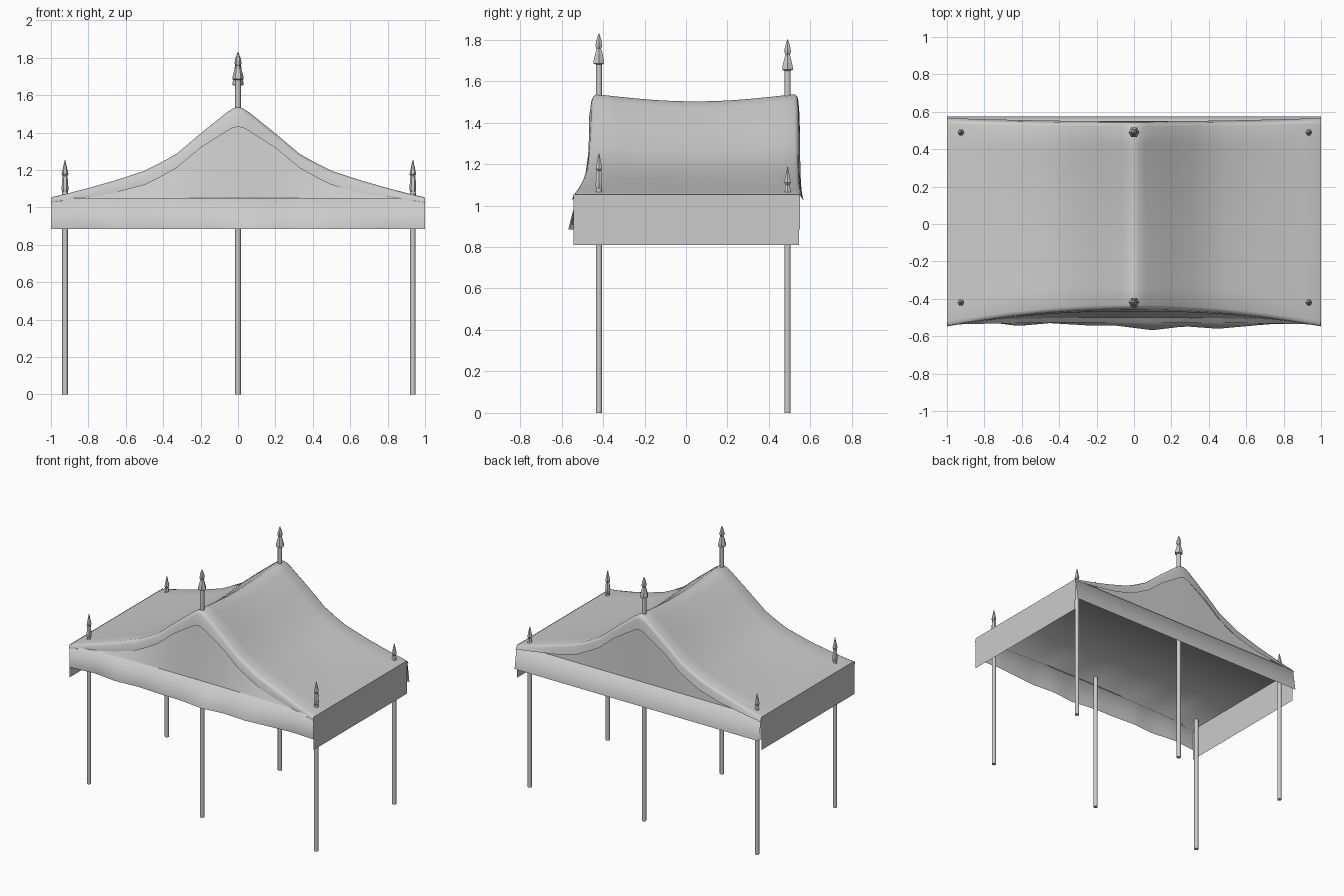
import bpy, bmesh, math

if "Cube" in bpy.data.objects:
    bpy.data.objects.remove(bpy.data.objects["Cube"])

# Half profiles over |x|: roof height, depth of folded gable edge
ROOF = [(0, 1.537), (.025, 1.53), (.06, 1.507), (.2, 1.395), (.33, 1.285), (.42, 1.235), (.5, 1.195),
        (.67, 1.14), (.8, 1.103), (.92, 1.072), (.985, 1.057), (1, 1.05)]
FOLD = [(0, .107), (.025, .103), (.06, .1), (.2, .077), (.33, .075), (.5, .075), (.67, .065), (.8, .048), (1, .025)]
# Bottom of the front valance, seen from above
WAVE = [(-1, -.54), (-.8, -.522), (-.62, -.545), (-.45, -.53), (-.25, -.542), (-.1, -.543), (.1, -.568),
        (.27, -.547), (.45, -.56), (.65, -.542), (.8, -.53), (1, -.54)]
XS = sorted({s * p[0] for p in ROOF for s in (-1, 1)})


def interp(table, x):
    for (x0, y0), (x1, y1) in zip(table, table[1:]):
        if x <= x1:
            return y0 + (y1 - y0) * (x - x0) / (x1 - x0)
    return table[-1][1]


def sheet(name, rows, angle=50):
    """Single-layer cloth from rows of points."""
    n = len(rows[0])
    verts = [p for r in rows for p in r]
    faces = [(i * n + j, i * n + j + 1, (i + 1) * n + j + 1, (i + 1) * n + j)
             for i in range(len(rows) - 1) for j in range(n - 1)]
    me = bpy.data.meshes.new(name)
    me.from_pydata(verts, [], faces)
    bm = bmesh.new()
    bm.from_mesh(me)
    bmesh.ops.recalc_face_normals(bm, faces=bm.faces)
    bm.to_mesh(me)
    bm.free()
    finish(name, me, angle)


def finish(name, me, angle):
    ob = bpy.data.objects.new(name, me)
    bpy.context.collection.objects.link(ob)
    bpy.ops.object.select_all(action='DESELECT')
    ob.select_set(True)
    bpy.context.view_layer.objects.active = ob
    bpy.ops.object.shade_smooth_by_angle(angle=math.radians(angle))


def lathe(name, x, y, profile, sides):
    """Turned part from (radius, z) points, closed at both ends."""
    bm = bmesh.new()
    rings = [[bm.verts.new((x + r * math.cos(2 * math.pi * k / sides),
                            y + r * math.sin(2 * math.pi * k / sides), z)) for k in range(sides)]
             for r, z in profile]
    for a, b in zip(rings, rings[1:]):
        for k in range(sides):
            m = (k + 1) % sides
            bm.faces.new((a[k], a[m], b[m], b[k]))
    bm.faces.new(rings[0][::-1])
    bm.faces.new(rings[-1])
    me = bpy.data.meshes.new(name)
    bm.to_mesh(me)
    bm.free()
    finish(name, me, 40)


def roof_z(x):
    return interp(ROOF, abs(x))


def fold_z(x):
    return roof_z(x) - interp(FOLD, abs(x))


def front_y(x):
    return -.447 - .09 * abs(x) ** 2


def back_y(x):
    return .537 + .013 * abs(x) ** 2


# Roof cloth: front fold, sagging top, back fold
rows = [[(x, front_y(x) - .02 + .01 * abs(x), fold_z(x)) for x in XS],
        [(x, front_y(x) - .009, roof_z(x) - .3 * interp(FOLD, abs(x))) for x in XS],
        [(x, front_y(x), roof_z(x) - .1 * interp(FOLD, abs(x))) for x in XS]]
for i in range(11):
    t = .015 + .97 * i / 10
    rows.append([(x, front_y(x) + t * (back_y(x) - front_y(x)),
                  roof_z(x) - .035 * math.sin(math.pi * i / 10) * (1 - abs(x))) for x in XS])
rows += [[(x, back_y(x), roof_z(x) - .1 * interp(FOLD, abs(x))) for x in XS],
         [(x, back_y(x) + .005, roof_z(x) - .3 * interp(FOLD, abs(x))) for x in XS],
         [(x, back_y(x) + .011 + .005 * abs(x), fold_z(x)) for x in XS]]
sheet("roof", rows, 70)

# Gable panels set back behind the folds
GX = [x for x in XS if abs(x) <= .81]
for name, top, bottom in (("front_gable", lambda x: front_y(x) + .004, lambda x: -.5 - .025 * x * x),
                          ("back_gable", lambda x: back_y(x) - .006, lambda x: .542)):
    sheet(name, [[(x, top(x) + (bottom(x) - top(x)) * t, (fold_z(x) + .02) * (1 - t) + 1.045 * t)
                  for x in GX] for t in (0, 1)])

# Flat ceiling running softly into the front and back valances
VX = [-1 + i / 20 for i in range(41)]
sheet("ceiling_and_valances",
      [[(x, interp(WAVE, x), .885) for x in VX],
       [(x, -.525 - .013 * x * x, 1.05) for x in VX],
       [(x, .55, 1.05) for x in VX],
       [(x, .575, .885) for x in VX]], 180)

# Short inner bands and longer outer flaps on both ends
for s, side in ((-1, "left"), (1, "right")):
    sheet(side + "_inner_band", [[(s * .996, y, z) for y in (-.54, 0, .55)] for z in (1.048, .885)])
    sheet(side + "_flap", [[(s, y, z) for y in (-.543, 0, .545)] for z in (1.053, .81)])

# Poles with spear-shaped finials
BIG = [(.016, 0), (.029, .005), (.029, .02), (.015, .07), (.012, .078), (.019, .09), (.015, .115), (.002, .15)]
SMALL = [(.012, 0), (.018, .015), (.018, .03), (.014, .085), (.011, .09), (.018, .1), (.014, .12), (.002, .175)]
for row, y, mid_tip, corner_tip in (("front", -.42, 1.83, 1.252), ("back", .49, 1.80, 1.185)):
    for col, x in (("left", -.925), ("middle", 0), ("right", .935)):
        shape, tip = (BIG, mid_tip) if x == 0 else (SMALL, corner_tip)
        base = tip - shape[-1][1]
        lathe(f"{row}_{col}_pole", x, y, [(.015, 0), (.015, base + .004)], 12)
        lathe(f"{row}_{col}_finial", x, y, [(r, base + z) for r, z in shape], 6)
